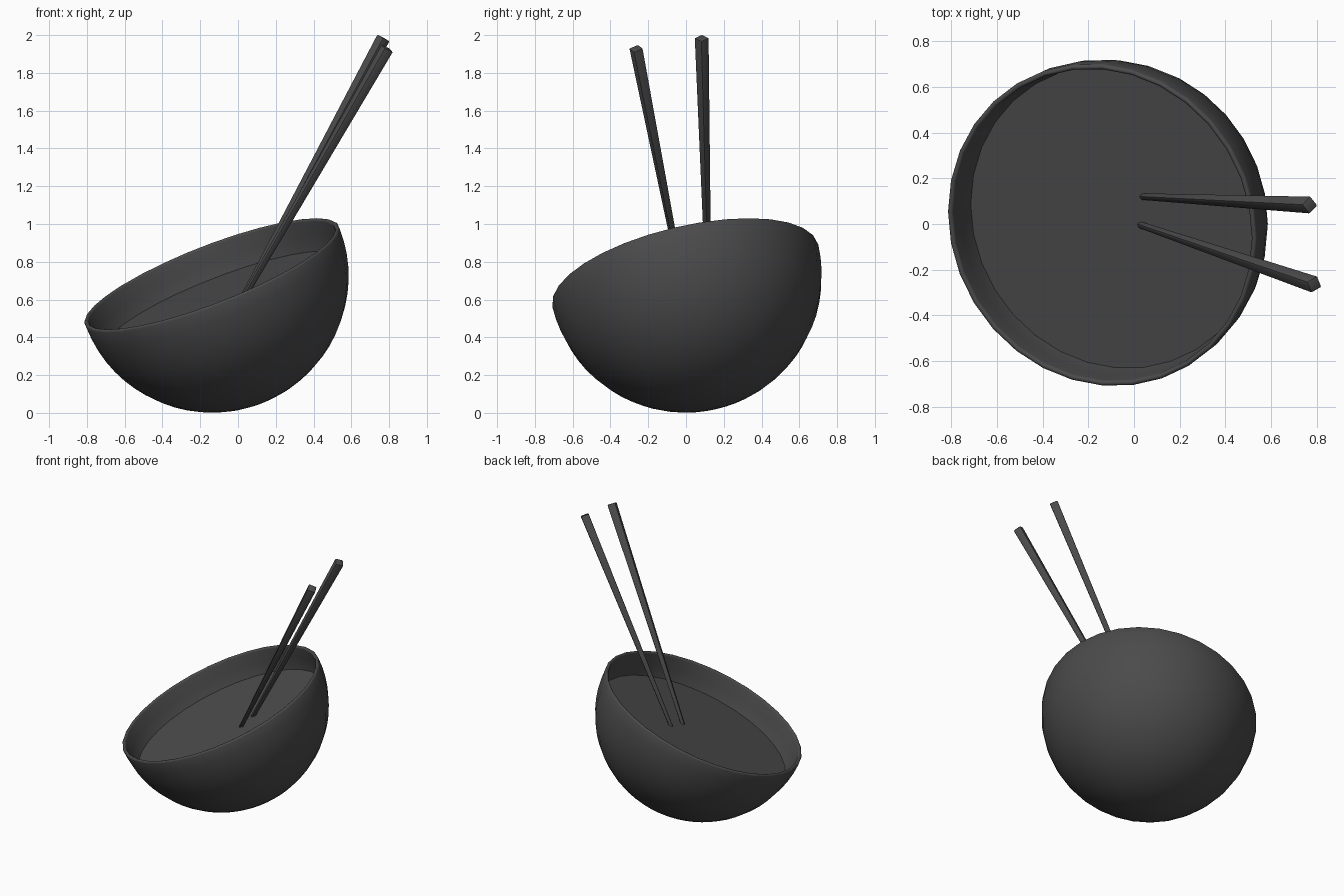
import bpy, bmesh, math
from mathutils import Vector

if "Cube" in bpy.data.objects:
    bpy.data.objects.remove(bpy.data.objects["Cube"])

NORMAL = Vector((-0.354, -0.215, 0.91)).normalized()
RIM = Vector((-0.137, -0.003, 0.724))          # centre of the rim circle
TILT = NORMAL.to_track_quat('Z', 'Y')
R_OUT, R_IN, SEG = 0.723, 0.699, 32

dark = bpy.data.materials.new("dark_lacquer")
dark.diffuse_color = (0.07, 0.07, 0.07, 1)
dark.use_nodes = True
dark.node_tree.nodes["Principled BSDF"].inputs["Base Color"].default_value = dark.diffuse_color


def link(name, bm, smooth):
    bmesh.ops.recalc_face_normals(bm, faces=bm.faces)
    mesh = bpy.data.meshes.new(name)
    bm.to_mesh(mesh)
    bm.free()
    mesh.materials.append(dark)
    obj = bpy.data.objects.new(name, mesh)
    bpy.context.collection.objects.link(obj)
    bpy.ops.object.select_all(action='DESELECT')
    obj.select_set(True)
    bpy.context.view_layer.objects.active = obj
    bpy.ops.object.shade_smooth_by_angle(angle=math.radians(smooth))
    obj.rotation_mode = 'QUATERNION'
    return obj


def arc(radius, a0, a1, n, cx=0.0):
    return [(cx + radius * math.cos(a0 + (a1 - a0) * i / n),
             radius * math.sin(a0 + (a1 - a0) * i / n)) for i in range(n + 1)]


# bowl: hemispherical shell with a rounded lip, spun round its own axis
mid, lip = (R_OUT + R_IN) / 2, (R_OUT - R_IN) / 2
profile = arc(R_OUT, -math.pi / 2, 0, 16)[:-1] + arc(lip, 0, math.pi, 6, mid) \
    + arc(R_IN, 0, -math.pi / 2, 14)[1:]
bm = bmesh.new()
verts = [bm.verts.new((r, 0, z)) for r, z in profile]
edges = [bm.edges.new(pair) for pair in zip(verts, verts[1:])]
bmesh.ops.spin(bm, geom=verts + edges, axis=(0, 0, 1), cent=(0, 0, 0),
               angle=math.tau, steps=SEG)
bmesh.ops.remove_doubles(bm, verts=bm.verts, dist=0.0005)
bowl = link("bowl", bm, 50)

# broth surface: flat disc below the rim
DEPTH = 0.163
bm = bmesh.new()
bmesh.ops.create_circle(bm, cap_ends=True, segments=SEG,
                        radius=math.sqrt(R_IN ** 2 - DEPTH ** 2) + 0.003)
bmesh.ops.translate(bm, verts=bm.verts, vec=(0, 0, -DEPTH))
broth = link("broth_surface", bm, 30)

for obj in (bowl, broth):
    obj.rotation_quaternion = TILT
    obj.location = RIM


# chopsticks: tapered square sticks with softened corners and thick end
def chopstick(name, tip, end):
    tip, end = Vector(tip), Vector(end)
    length = (end - tip).length
    bm = bmesh.new()
    bmesh.ops.create_cone(bm, cap_ends=True, segments=4, radius1=0.017,
                          radius2=0.039, depth=length)
    bmesh.ops.bevel(bm, geom=bm.edges[:], offset=0.006, segments=2,
                    profile=0.5, affect='EDGES')
    obj = link(name, bm, 40)
    obj.rotation_quaternion = (end - tip).to_track_quat('Z', 'Y')
    obj.location = (tip + end) / 2


chopstick("chopstick_back", (0.035, 0.12, 0.63), (0.77, 0.083, 1.985))
chopstick("chopstick_front", (0.025, -0.003, 0.60), (0.79, -0.265, 1.93))
